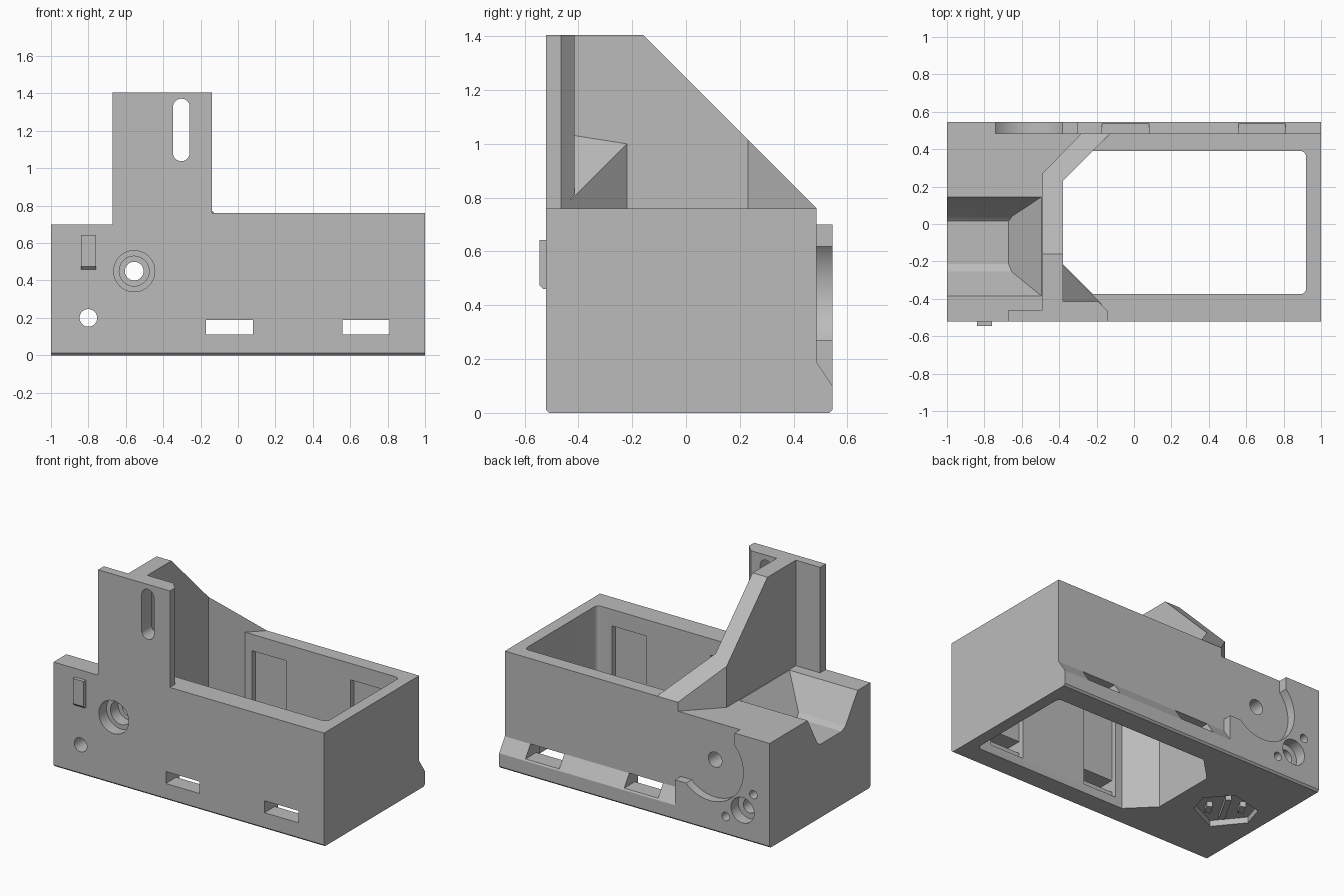
import bpy, bmesh, math
from mathutils import Vector

if "Cube" in bpy.data.objects:
    bpy.data.objects.remove(bpy.data.objects["Cube"])

grey = bpy.data.materials.new("plain grey")
grey.use_nodes = True
grey.diffuse_color = (0.5, 0.5, 0.5, 1)
grey.node_tree.nodes["Principled BSDF"].inputs["Base Color"].default_value = (0.5, 0.5, 0.5, 1)


def prism(name, points, axis, lo, hi, plane=None):
    """Extrude a 2D outline along an axis; optionally trim above a plane."""
    place = {"x": lambda a, b, h: (h, a, b),
             "y": lambda a, b, h: (a, h, b),
             "z": lambda a, b, h: (a, b, h)}[axis]
    bm = bmesh.new()
    low = [bm.verts.new(place(a, b, lo)) for a, b in points]
    high = [bm.verts.new(place(a, b, hi)) for a, b in points]
    bm.faces.new(low)
    bm.faces.new(high)
    n = len(points)
    for i in range(n):
        j = (i + 1) % n
        bm.faces.new((low[i], low[j], high[j], high[i]))
    if plane:
        cut = bmesh.ops.bisect_plane(bm, geom=bm.verts[:] + bm.edges[:] + bm.faces[:],
                                     plane_co=plane[0], plane_no=plane[1], clear_outer=True)
        edges = [e for e in cut["geom_cut"] if isinstance(e, bmesh.types.BMEdge)]
        bmesh.ops.holes_fill(bm, edges=edges)
    bmesh.ops.recalc_face_normals(bm, faces=bm.faces)
    mesh = bpy.data.meshes.new(name)
    bm.to_mesh(mesh)
    bm.free()
    mesh.materials.append(grey)
    obj = bpy.data.objects.new(name, mesh)
    bpy.context.collection.objects.link(obj)
    return obj


def rect(a0, a1, b0, b1):
    return [(a0, b0), (a1, b0), (a1, b1), (a0, b1)]


def arc(a, b, r, start=0, end=360, steps=40):
    count = steps if end - start == 360 else steps + 1
    return [(a + r * math.cos(math.radians(start + (end - start) * i / steps)),
             b + r * math.sin(math.radians(start + (end - start) * i / steps)))
            for i in range(count)]


def combine(target, tool, operation):
    mod = target.modifiers.new(operation, "BOOLEAN")
    mod.operation, mod.object, mod.solver = operation, tool, "EXACT"
    bpy.context.view_layer.objects.active = target
    bpy.ops.object.modifier_apply(modifier=mod.name)
    bpy.data.objects.remove(tool)


# Base housing with chamfered bottom and sloping rear ledge
housing = prism("housing", [(-.52, .012), (-.508, 0), (.533, 0), (.545, .012), (.545, .1),
                            (.485, .19), (.485, .7), (-.52, .7)], "x", -1, 1)


def add(*args, **kw):
    combine(housing, prism("part", *args, **kw), "UNION")


def cut(*args, **kw):
    combine(housing, prism("cutter", *args, **kw), "DIFFERENCE")


# Raised rim of the box side, and the thicker rear left block
add([(-.49, -.52), (1, -.52), (1, .485), (-.28, .485), (-.49, .27)], "z", .3, .76)
add(rect(-1, -.3, .05, .7), "y", .4, .545)

# Front flange and sloped rib wall
add([(-.67, -.52), (-.14, -.52), (-.14, -.465), (-.19, -.415), (-.4, -.415),
     (-.4, -.46), (-.67, -.46)], "z", .5, 1.405)
add([(-.49, -.5), (-.38, -.5), (-.38, .23), (-.125, .485), (-.28, .485), (-.49, .27)],
    "z", .5, 1.405, plane=(Vector((0, .485, .76)), Vector((0, 1, 1))))

# Corner gusset between flange and rib
tip, side, root = Vector((-.38, -.22, 1.0)), Vector((-.19, -.41, .81)), Vector((-.38, -.41, 1.03))
normal = (side - root).cross(tip - root)
add([(-.4, -.43), (-.17, -.43), (-.4, -.2)], "z", .6, 1.2, plane=(root, normal))

# Open chamber with chamfered left corners and rounded right corners
chamber = [(-.38, .23), (-.38, -.215), (-.22, -.375)]
chamber += arc(.89, -.345, .03, -90, 0, 6) + arc(.89, .36, .03, 0, 90, 6) + [(-.22, .39)]
cut(chamber, "z", -.1, .761)

# Clip pockets inside both walls, with slots right through
for x0, x1 in ((-.17, .08), (.56, .81)):
    cut(rect(x0, x1, .06, .65), "y", -.41, .425)
    cut(rect(x0, x1, .11, .19), "y", -.7, .7)

# Trench across the left block with a ramped end
cut([(.145, .701), (.04, .51), (.015, .49), (-.215, .49), (-.255, .51), (-.385, .701)],
    "x", -1.1, -.4, plane=(Vector((-.67, 0, .49)), Vector((.211, 0, -.175))))

# Curved rear recess
cut(arc(-.555, .45, .25, steps=64), "y", .485, .7)
cut(rect(-.555, -.2, .27, .8), "y", .485, .7)
cut(rect(-.74, -.5, .6, .8), "y", .485, .7)

# Stepped shaft hole, drilled holes and flange slot
for x, z, r, y0, y1 in ((-.555, .45, .05, -.7, .7), (-.555, .45, .08, -.7, -.36),
                        (-.555, .45, .11, -.7, -.44), (-.8, .2, .047, -.7, .7),
                        (-.8, .2, .085, .47, .7), (-.88, .325, .028, .48, .7),
                        (-.675, .125, .028, .48, .7)):
    cut(arc(x, z, r), "y", y0, y1)
cut(arc(-.303, 1.327, .045, 0, 180, 16) + arc(-.303, 1.083, .045, 180, 360 - .01, 16), "y", -.7, -.3)

# Underside socket recess
cut([(-.555, -.1), (-.514, .033), (-.64, .185), (-.868, .128), (-.913, -.02), (-.766, -.2)],
    "z", -.1, .04)

# Socket pins
for name, t, half in (("left_pin", -.1, .04), ("middle_pin", 0, .12), ("right_pin", .1, .04)):
    cx, cy = -.714 - t * .77, .004 + t * .64
    corners = [(-half, -.018), (half, -.018), (half, .018), (-half, .018)]
    prism(name, [(cx + u * .5 - v * .87, cy + u * .87 + v * .5) for u, v in corners], "z", .005, .05)

# Front catch with a chamfered lower edge
prism("front_catch", [(-.5, .46), (-.53, .46), (-.545, .475), (-.545, .643), (-.5, .643)], "x", -.84, -.76)

# Smooth the round surfaces, keep corners crisp
bpy.ops.object.select_all(action="DESELECT")
housing.select_set(True)
bpy.context.view_layer.objects.active = housing
bpy.ops.object.shade_smooth_by_angle(angle=math.radians(25))
